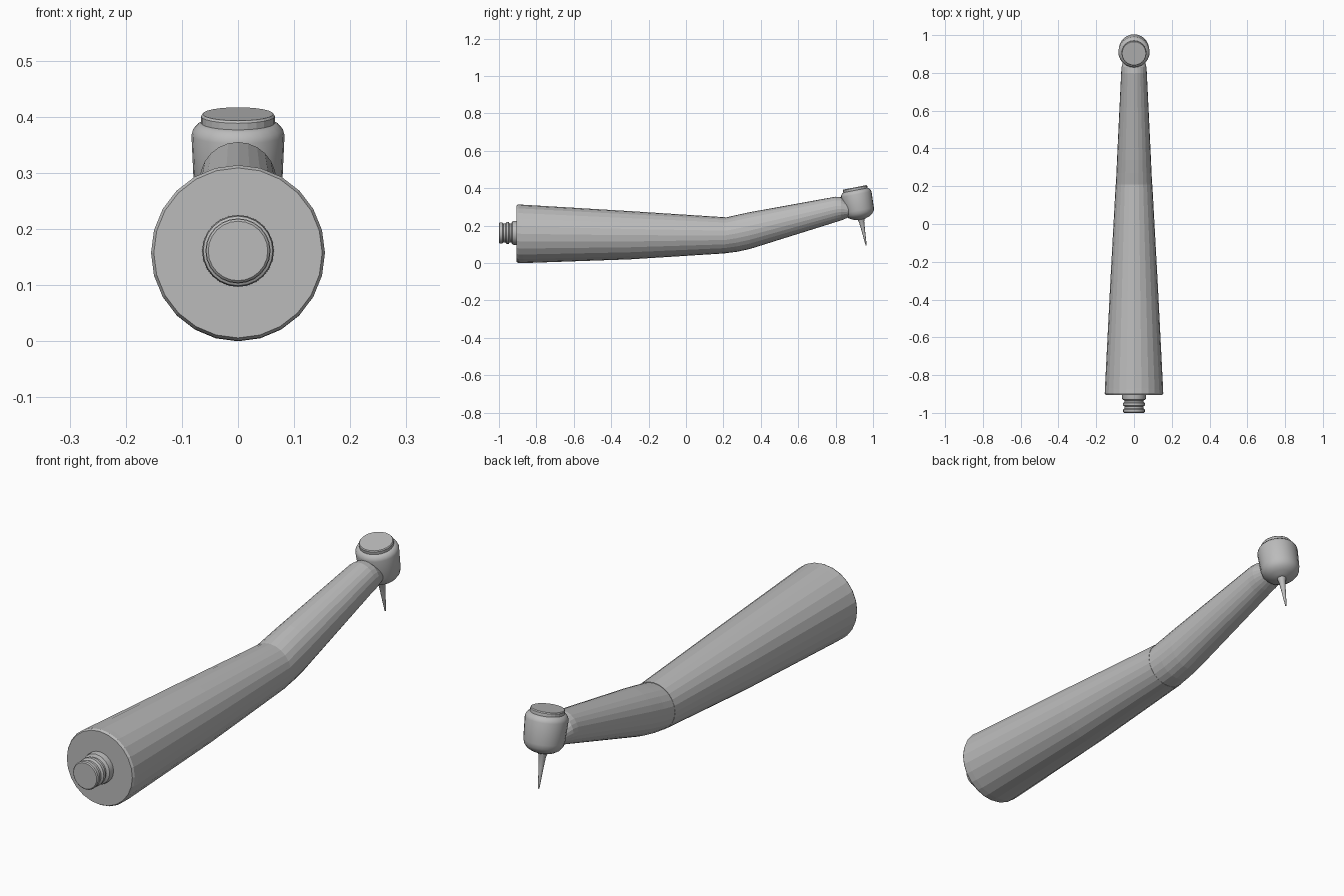
import bpy, bmesh
from math import sin, cos, tau, radians
from mathutils import Matrix

cube = bpy.data.objects.get("Cube")
if cube:
    bpy.data.objects.remove(cube)

steel = bpy.data.materials.new("grey steel")
steel.use_nodes = True
GREY = (0.5, 0.5, 0.5, 1)
steel.diffuse_color = GREY
steel.node_tree.nodes["Principled BSDF"].inputs["Base Color"].default_value = GREY


def loft(name, rings, sides, matrix=Matrix(), smooth=False):
    """Skin closed rings given as (y, top z, bottom z, half width)."""
    bm = bmesh.new()
    loops = []
    for y, top, bottom, half in rings:
        mid, rise = (top + bottom) / 2, (top - bottom) / 2
        loops.append([bm.verts.new((half * cos(tau * i / sides), y,
                                    mid + rise * sin(tau * i / sides)))
                      for i in range(sides)])
    for a, b in zip(loops, loops[1:]):
        for i in range(sides):
            j = (i + 1) % sides
            bm.faces.new((a[i], a[j], b[j], b[i]))
    bm.faces.new(loops[0])
    bm.faces.new(loops[-1])
    bmesh.ops.recalc_face_normals(bm, faces=bm.faces)
    mesh = bpy.data.meshes.new(name)
    bm.to_mesh(mesh)
    bm.free()
    mesh.materials.append(steel)
    obj = bpy.data.objects.new(name, mesh)
    obj.matrix_world = matrix
    bpy.context.collection.objects.link(obj)
    if smooth:
        bpy.ops.object.select_all(action="DESELECT")
        bpy.context.view_layer.objects.active = obj
        obj.select_set(True)
        bpy.ops.object.shade_smooth_by_angle(angle=radians(30))
    return obj


def turned(name, profile, sides, matrix, smooth=False):
    """Round part from (distance along y, radius) pairs."""
    return loft(name, [(d, r, -r, r) for d, r in profile], sides, matrix, smooth)


# Tapered grip with a softened rear rim
loft("handle", [(-0.905, 0.309, 0.006, 0.150), (-0.896, 0.314, 0.001, 0.155),
                (-0.87, 0.312, 0.0, 0.154), (-0.3, 0.278, 0.02, 0.125),
                (0.21, 0.245, 0.052, 0.097)], 24)

# Angled neck, rounded off inside the head
loft("neck", [(0.21, 0.243, 0.053, 0.096), (0.27, 0.257, 0.06, 0.093),
              (0.34, 0.272, 0.075, 0.09), (0.80, 0.355, 0.219, 0.068),
              (0.83, 0.352, 0.228, 0.066), (0.87, 0.325, 0.245, 0.056)], 24)

# Ribbed hose connector
turned("connector", [(-1.0, 0.053), (-0.996, 0.057), (-0.982, 0.057),
                     (-0.976, 0.050), (-0.966, 0.050), (-0.960, 0.058),
                     (-0.948, 0.058), (-0.942, 0.051), (-0.934, 0.051),
                     (-0.928, 0.062), (-0.915, 0.064), (-0.89, 0.064)],
       24, Matrix.Translation((0, 0, 0.161)), True)

# Head, cap and bur share one tilted axis running down from the cap
head_axis = (Matrix.Translation((0, 0.903, 0.405))
             @ Matrix.Rotation(radians(-79), 4, "X"))
turned("cap", [(0, 0.063), (0.004, 0.066), (0.018, 0.066), (0.03, 0.066)],
       24, head_axis)
turned("head", [(0.016, 0.066), (0.02, 0.073), (0.028, 0.080), (0.038, 0.083),
                (0.125, 0.079), (0.142, 0.075), (0.156, 0.064),
                (0.166, 0.048), (0.172, 0.030), (0.175, 0.022)],
       24, head_axis, True)
turned("bur", [(0.165, 0.020), (0.178, 0.018), (0.19, 0.014),
               (0.23, 0.010), (0.316, 0.003)], 12, head_axis, True)
